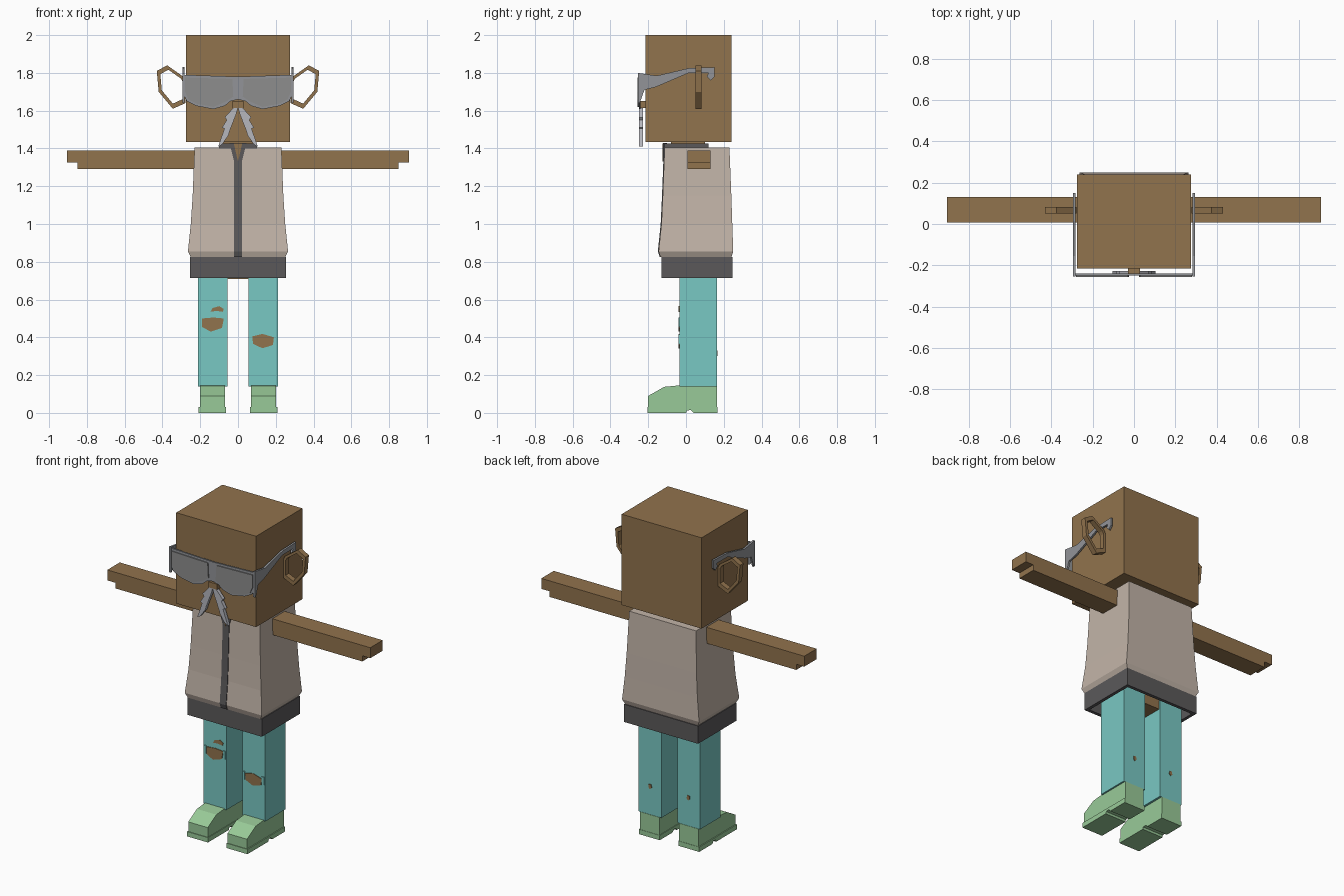
import bpy, bmesh
from mathutils import Vector

old = bpy.data.objects.get("Cube")
if old:
    bpy.data.objects.remove(old, do_unlink=True)


def material(name, *rgb):
    """Flat material from 0-255 display values, stored as linear."""
    lin = [((c / 255 + 0.055) / 1.055) ** 2.4 for c in rgb] + [1]
    mat = bpy.data.materials.new(name)
    mat.use_nodes = True
    mat.diffuse_color = lin
    mat.node_tree.nodes["Principled BSDF"].inputs["Base Color"].default_value = lin
    return mat


skin = material("brown skin", 145, 115, 77)
cloth = material("beige jacket", 194, 180, 168)
dark = material("charcoal cloth", 91, 89, 90)
teal = material("turquoise trousers", 121, 200, 195)
green = material("green shoes", 153, 202, 152)
metal = material("grey frame", 146, 148, 152)
glass = material("grey lens", 141, 141, 141)
hair = material("pale grey hair", 182, 183, 190)


def finish(name, bm, mat):
    bmesh.ops.recalc_face_normals(bm, faces=bm.faces)
    mesh = bpy.data.meshes.new(name)
    bm.to_mesh(mesh)
    bm.free()
    mesh.materials.append(mat)
    obj = bpy.data.objects.new(name, mesh)
    bpy.context.collection.objects.link(obj)
    return obj


def loft(name, loops, mat, caps=True, closed=False):
    """Skin a series of equal-length point loops."""
    bm = bmesh.new()
    rows = [[bm.verts.new(p) for p in loop] for loop in loops]
    pairs = list(zip(rows, rows[1:])) + ([(rows[-1], rows[0])] if closed else [])
    for a, b in pairs:
        for i in range(len(a)):
            j = (i + 1) % len(a)
            bm.faces.new((a[i], a[j], b[j], b[i]))
    if caps and not closed:
        bm.faces.new(rows[0])
        bm.faces.new(rows[-1])
    return finish(name, bm, mat)


def box(name, x, y, z, mat):
    loops = [[(x[0], y[0], h), (x[1], y[0], h), (x[1], y[1], h), (x[0], y[1], h)] for h in z]
    return loft(name, loops, mat)


def plate(name, outline, y, mat, side=1):
    """Extrude an (x, z) outline along y."""
    return loft(name, [[(side * a, d, b) for a, b in outline] for d in y], mat)


def slab(name, outline, x, mat):
    """Extrude a (y, z) outline along x."""
    return loft(name, [[(d, a, b) for a, b in outline] for d in x], mat)


def rect(hx, y0, y1, z):
    return [(-hx, y0, z), (hx, y0, z), (hx, y1, z), (-hx, y1, z)]


# Head and neck
box("head", (-0.275, 0.275), (-0.215, 0.24), (1.435, 2), skin)
box("neck", (-0.08, 0.08), (-0.08, 0.1), (1.39, 1.44), skin)
box("nose", (-0.03, 0.03), (-0.25, -0.21), (1.615, 1.65), skin)

# Flared jacket with a dark front opening
sections = [(0.825, 0.25, -0.135, 0.24), (0.855, 0.265, -0.145, 0.25),
            (1.0, 0.25, -0.13, 0.245), (1.15, 0.24, -0.123, 0.24),
            (1.405, 0.23, -0.113, 0.23)]
loft("jacket", [rect(hx, y0, y1, z) for z, hx, y0, y1 in sections], cloth)
loft("shirt_strip", [rect(0.022, y0 - 0.004, y0 + 0.02, z) for z, hx, y0, y1 in sections], dark)
box("collar", (-0.1, 0.1), (-0.115, 0.12), (1.4, 1.425), dark)
plate("collar_v", [(-0.045, 1.43), (-0.02, 1.33), (0.02, 1.33), (0.045, 1.43)],
      (-0.121, -0.1), dark)
plate("open_neck", [(-0.022, 1.425), (0, 1.33), (0.022, 1.425)], (-0.125, -0.11), skin)

# Hollow jacket hem and the hips inside it
outer, inner = (0.255, -0.13, 0.245), (0.235, -0.11, 0.225)
loft("hem_band", [rect(*outer, 0.715), rect(*outer, 0.825),
                  rect(*inner, 0.825), rect(*inner, 0.715)], dark, closed=True)
box("hem_lining", (-0.24, 0.24), (-0.12, 0.23), (0.79, 0.82), dark)
box("hips", (-0.2, 0.2), (-0.03, 0.155), (0.71, 0.8), skin)

# Goggles: face frame
half = [(0, 1.66), (0.04, 1.65), (0.07, 1.625), (0.13, 1.608), (0.22, 1.625),
        (0.27, 1.65), (0.292, 1.69), (0.295, 1.79), (0.15, 1.785), (0, 1.78)]
full = half + [(-x, z) for x, z in reversed(half[1:-1])]
plate("goggle_frame", full, (-0.25, -0.24), metal)
lens = [(0.025, 1.675), (0.06, 1.65), (0.13, 1.62), (0.22, 1.637), (0.262, 1.66),
        (0.28, 1.7), (0.28, 1.775), (0.03, 1.768)]
temple = [(-0.255, 1.8), (-0.155, 1.785), (0.015, 1.825), (0.15, 1.83), (0.15, 1.78),
          (0.13, 1.76), (0.11, 1.78), (0.12, 1.8), (0.015, 1.8), (-0.16, 1.725),
          (-0.22, 1.71), (-0.245, 1.64), (-0.255, 1.64)]
whiskers = [(0, 1.615), (0.025, 1.615), (0.07, 1.565), (0.06, 1.55), (0.085, 1.51),
            (0.072, 1.505), (0.105, 1.41), (0.085, 1.42), (0.05, 1.47), (0.045, 1.49),
            (0.01, 1.58)]
ear = [(0.278, 1.76), (0.29, 1.78), (0.375, 1.84), (0.43, 1.81), (0.42, 1.7),
       (0.345, 1.61), (0.278, 1.64)]
ear_mid = sum((Vector(p) for p in ear), Vector((0, 0))) / len(ear)
ear_hole = [ear_mid + (Vector(p) - ear_mid) * 0.78 for p in ear]
arm = [(0.2, 1.39), (0.905, 1.39), (0.905, 1.325), (0.85, 1.325), (0.85, 1.29), (0.2, 1.29)]
shoe = [(-0.2, 0.03), (-0.2, 0.09), (-0.115, 0.138), (-0.03, 0.146), (0.165, 0.14),
        (0.165, 0.03)]
sole = [(-0.204, 0), (-0.204, 0.03), (0.167, 0.03), (0.167, 0), (0.04, 0),
        (0.025, 0.016), (0.005, 0.012), (0, 0)]

# Paired parts
for tag, s in (("left", 1), ("right", -1)):
    plate(tag + "_lens", lens, (-0.256, -0.249), glass, s)
    slab(tag + "_temple", temple, (s * 0.283, s * 0.295), metal)
    plate(tag + "_moustache", whiskers, (-0.25, -0.228), hair, s)
    loops = [[(s * a, y, b) for a, b in ring]
             for ring, y in ((ear, 0.05), (ear, 0.083), (ear_hole, 0.083), (ear_hole, 0.05))]
    loft(tag + "_ear_loop", loops, skin, closed=True)
    plate(tag + "_arm", arm, (0.008, 0.13), skin, s)
    box(tag + "_leg", (s * 0.055, s * 0.212), (-0.035, 0.163), (0.14, 0.8), teal)
    slab(tag + "_shoe", shoe, (s * 0.068, s * 0.202), green)
    slab(tag + "_sole", sole, (s * 0.064, s * 0.208), green)
    # Small hole at the back of each trouser leg
    hole = [(0.12, 0.31), (0.132, 0.3), (0.142, 0.31), (0.14, 0.328), (0.125, 0.33)]
    plate(tag + "_back_hole", hole, (0.16, 0.167), skin, s)

# Torn knees with frayed edges
front = (-0.039, -0.032)
plate("right_knee_tear", [(-0.19, 0.5), (-0.19, 0.455), (-0.145, 0.43), (-0.085, 0.45),
                          (-0.075, 0.5), (-0.13, 0.505)], front, skin)
plate("right_small_tear", [(-0.145, 0.535), (-0.135, 0.555), (-0.1, 0.565), (-0.075, 0.55),
                           (-0.08, 0.535), (-0.115, 0.54)], front, skin)
plate("left_knee_tear", [(0.075, 0.405), (0.08, 0.365), (0.13, 0.342), (0.185, 0.36),
                         (0.19, 0.4), (0.13, 0.418)], front, skin)
for x, z in ((-0.2, 0.48), (-0.068, 0.48), (0.066, 0.39), (0.198, 0.39)):
    box("knee_fray", (x - 0.008, x + 0.008), (-0.041, -0.034), (z - 0.025, z + 0.025), teal)
